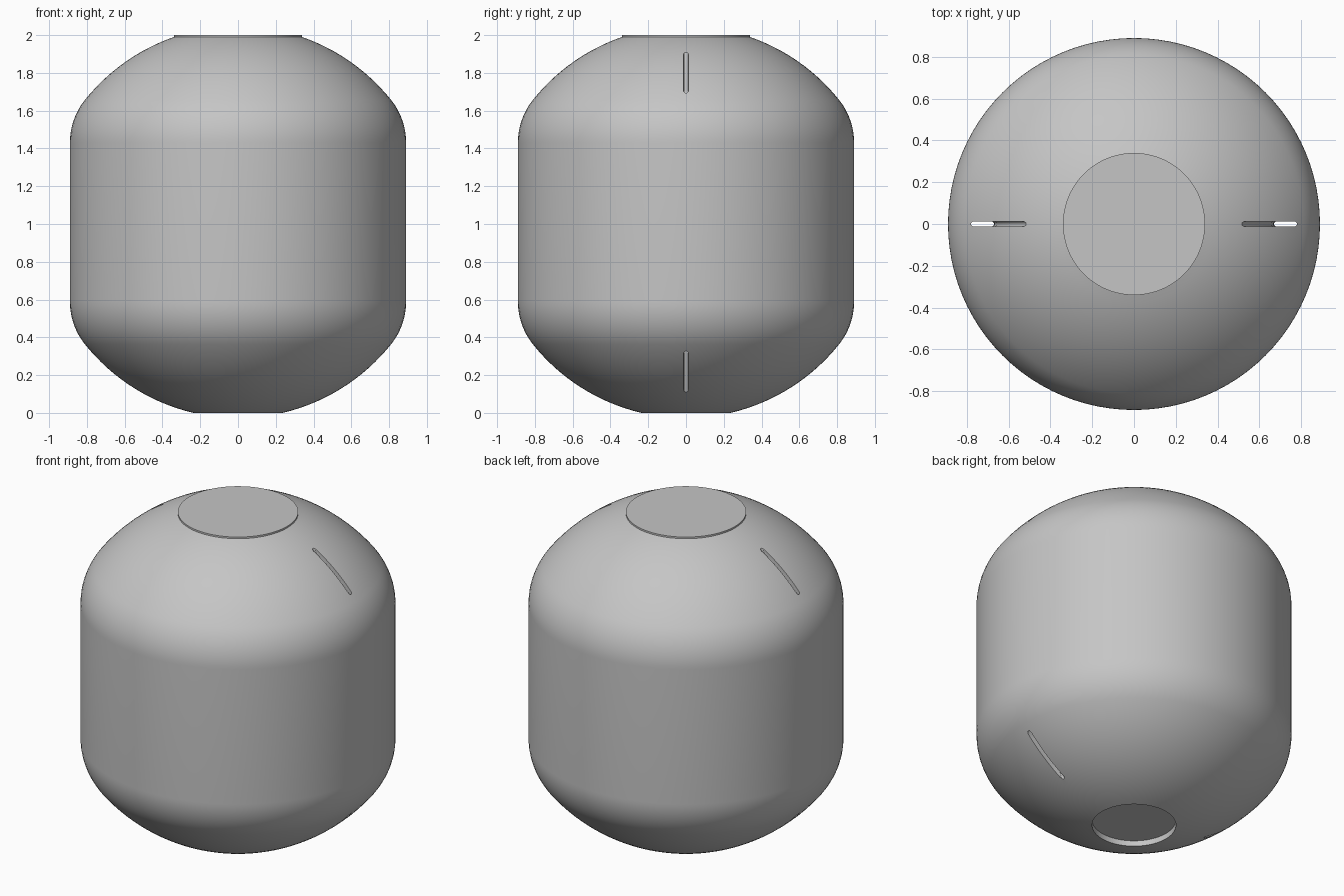
import bpy, bmesh
from math import sin, cos, pi, atan2, asin, sqrt
from mathutils import Matrix

old = bpy.data.objects.get("Cube")
if old:
    bpy.data.objects.remove(old, do_unlink=True)

grey = bpy.data.materials.new("plain_grey")
grey.use_nodes = True
colour = (0.56, 0.56, 0.56, 1)
grey.diffuse_color = colour
grey.node_tree.nodes["Principled BSDF"].inputs["Base Color"].default_value = colour


def make_object(name, bm):
    bmesh.ops.recalc_face_normals(bm, faces=bm.faces)
    mesh = bpy.data.meshes.new(name)
    bm.to_mesh(mesh)
    bm.free()
    mesh.materials.append(grey)
    obj = bpy.data.objects.new(name, mesh)
    bpy.context.collection.objects.link(obj)
    return obj


# Profile dimensions: domes of a large radius, rounded into a straight wall
MID, WALL, DOME, HALF = 1.01, 0.89, 1.037, 0.42
CAP, FOOT = 0.34, 0.237
fillet = (DOME**2 - WALL**2 - HALF**2) / (2 * (DOME - WALL))
tangent = atan2(HALF, WALL - fillet)


def dome_half(edge_radius):
    """Points (radius, height above middle) from the wall up to the dome edge."""
    pts = []
    for i in range(13):
        a = tangent * i / 12
        pts.append((WALL - fillet + fillet * cos(a), HALF + fillet * sin(a)))
    end = pi / 2 - asin(edge_radius / DOME)
    for i in range(1, 17):
        a = tangent + (end - tangent) * i / 16
        pts.append((DOME * cos(a), DOME * sin(a)))
    return pts


# Body: one lathed solid with a raised top cap and a recessed foot
lower = [(r, MID - h) for r, h in reversed(dome_half(FOOT))]
upper = [(r, MID + h) for r, h in dome_half(CAP)]
profile = [(FOOT, 0.035)] + lower + upper + [(CAP, 2.0)]
SEGMENTS = 96
bm = bmesh.new()
rings = []
for r, z in profile:
    rings.append([bm.verts.new((r * cos(2 * pi * k / SEGMENTS),
                                r * sin(2 * pi * k / SEGMENTS), max(z, 0)))
                  for k in range(SEGMENTS)])
for a, b in zip(rings, rings[1:]):
    for k in range(SEGMENTS):
        n = (k + 1) % SEGMENTS
        bm.faces.new((a[k], a[n], b[n], b[k]))
bm.faces.new(rings[0])
bm.faces.new(rings[-1])
body = make_object("body", bm)


def slot_cutter(name, side):
    """Thin round-ended passage from top to bottom with a bowed inner wall."""
    bm = bmesh.new()
    half, outer, steps = 0.013, 0.78, 16
    loops = []
    for i in range(steps + 1):
        h = -1.1 + 2.2 * i / steps
        inner = 0.67 - 0.15 * (h / 0.89) ** 2
        loop = []
        for centre, start in ((outer - half, -pi / 2), (inner + half, pi / 2)):
            for j in range(7):
                a = start + pi * j / 6
                loop.append(bm.verts.new((centre + half * cos(a), half * sin(a), MID + h)))
        loops.append(loop)
    count = len(loops[0])
    for a, b in zip(loops, loops[1:]):
        for k in range(count):
            n = (k + 1) % count
            bm.faces.new((a[k], a[n], b[n], b[k]))
    bm.faces.new(loops[0])
    bm.faces.new(loops[-1])
    if side < 0:
        bm.transform(Matrix.Rotation(pi, 4, "Z"))
    obj = make_object(name, bm)
    obj.hide_render = True
    return obj


# Cut one slot on each side, then smooth everything but the hard edges
bpy.ops.object.select_all(action="DESELECT")
bpy.context.view_layer.objects.active = body
body.select_set(True)
for name, side in (("left_slot", 1), ("right_slot", -1)):
    cutter = slot_cutter(name, side)
    mod = body.modifiers.new(name, "BOOLEAN")
    mod.object = cutter
    mod.operation = "DIFFERENCE"
    mod.solver = "EXACT"
    bpy.ops.object.modifier_apply(modifier=mod.name)
    bpy.data.objects.remove(cutter, do_unlink=True)
bpy.ops.object.shade_smooth_by_angle(angle=pi / 6)
